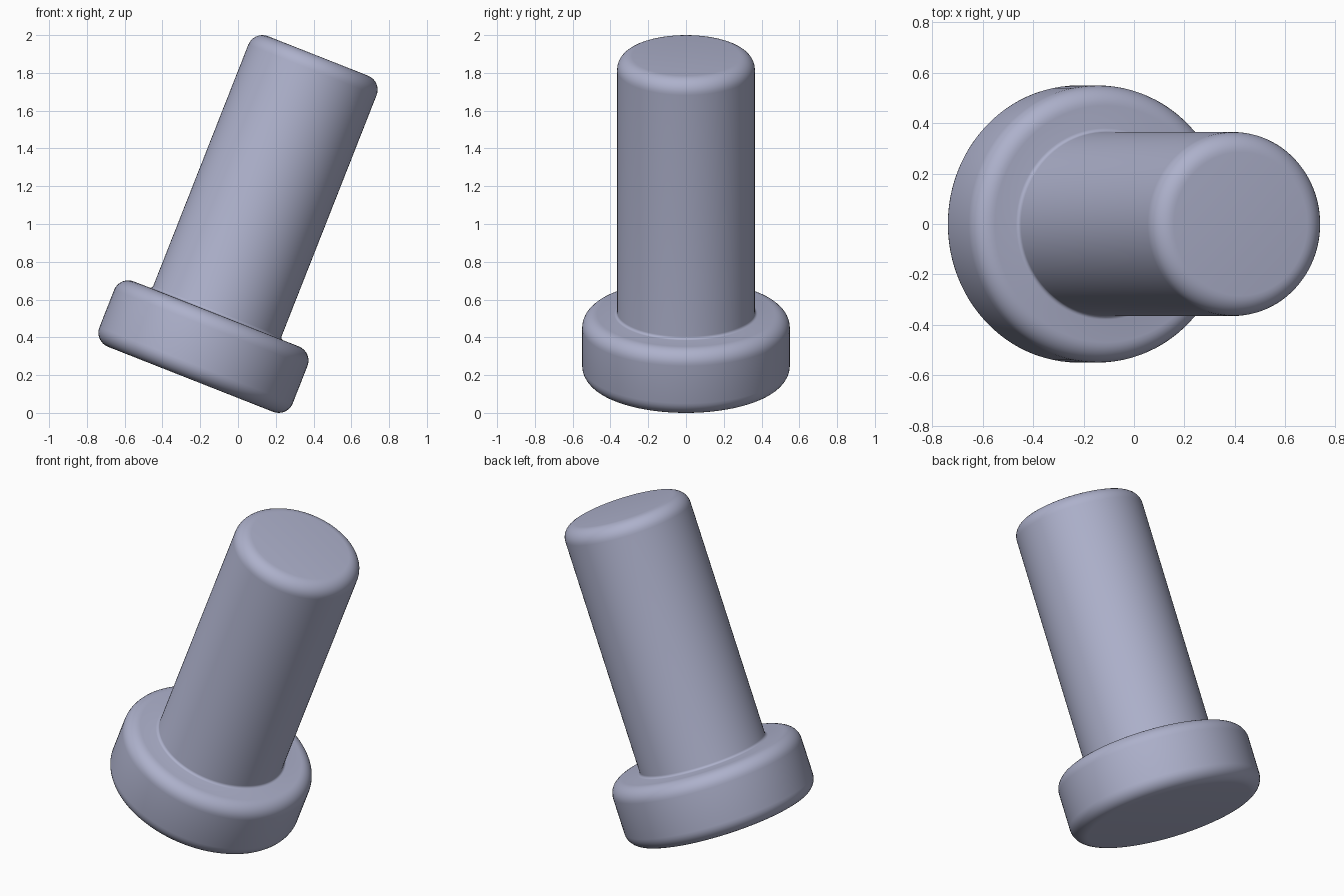
import bpy, bmesh, math
from mathutils import Matrix, Vector

cube = bpy.data.objects.get("Cube")
if cube:
    bpy.data.objects.remove(cube, do_unlink=True)

HEAD_R, HEAD_H = 0.55, 0.372
SHAFT_R, LENGTH = 0.365, 1.84
ROUND, NECK = 0.08, 0.015
TILT = math.radians(21.5)
SEGMENTS = 96

# Steel-blue material
steel = bpy.data.materials.new("blue grey")
steel.use_nodes = True
colour = (0.42, 0.44, 0.60, 1)
steel.diffuse_color = colour
bsdf = next(n for n in steel.node_tree.nodes if n.type == 'BSDF_PRINCIPLED')
bsdf.inputs["Base Color"].default_value = colour
bsdf.inputs["Roughness"].default_value = 0.6


def arc(cx, cz, r, start, end, steps=8):
    """Points along an arc in the profile plane, angles in degrees."""
    angles = [math.radians(start + (end - start) * i / steps) for i in range(steps + 1)]
    return [(cx + r * math.cos(a), cz + r * math.sin(a)) for a in angles]


# Half profile: rounded head, small neck fillet, rounded shaft end
profile = [(0, 0)]
profile += arc(HEAD_R - ROUND, ROUND, ROUND, -90, 0)
profile += arc(HEAD_R - ROUND, HEAD_H - ROUND, ROUND, 0, 90)
profile += arc(SHAFT_R + NECK, HEAD_H + NECK, NECK, 270, 180, 4)
profile += arc(SHAFT_R - ROUND, LENGTH - ROUND, ROUND, 0, 90)
profile += [(0, LENGTH)]

# Turn the profile around the pin's axis
bm = bmesh.new()
verts = [bm.verts.new((x, 0, z)) for x, z in profile]
edges = [bm.edges.new(pair) for pair in zip(verts, verts[1:])]
bmesh.ops.spin(bm, geom=verts + edges, cent=(0, 0, 0), axis=(0, 0, 1),
               angle=math.tau, steps=SEGMENTS, use_merge=True)
bmesh.ops.remove_doubles(bm, verts=bm.verts, dist=1e-5)
bmesh.ops.recalc_face_normals(bm, faces=bm.faces)

# Lean the pin towards +x and rest the head's edge on the ground
bm.transform(Matrix.Rotation(TILT, 4, 'Y'))
lowest = min(v.co.z for v in bm.verts)
xs = [v.co.x for v in bm.verts]
bm.transform(Matrix.Translation(Vector((-(min(xs) + max(xs)) / 2, 0, -lowest))))

mesh = bpy.data.meshes.new("headed_pin")
bm.to_mesh(mesh)
bm.free()
mesh.materials.append(steel)
pin = bpy.data.objects.new("headed_pin", mesh)
bpy.context.collection.objects.link(pin)

bpy.ops.object.select_all(action='DESELECT')
pin.select_set(True)
bpy.context.view_layer.objects.active = pin
bpy.ops.object.shade_smooth_by_angle(angle=math.radians(35))
